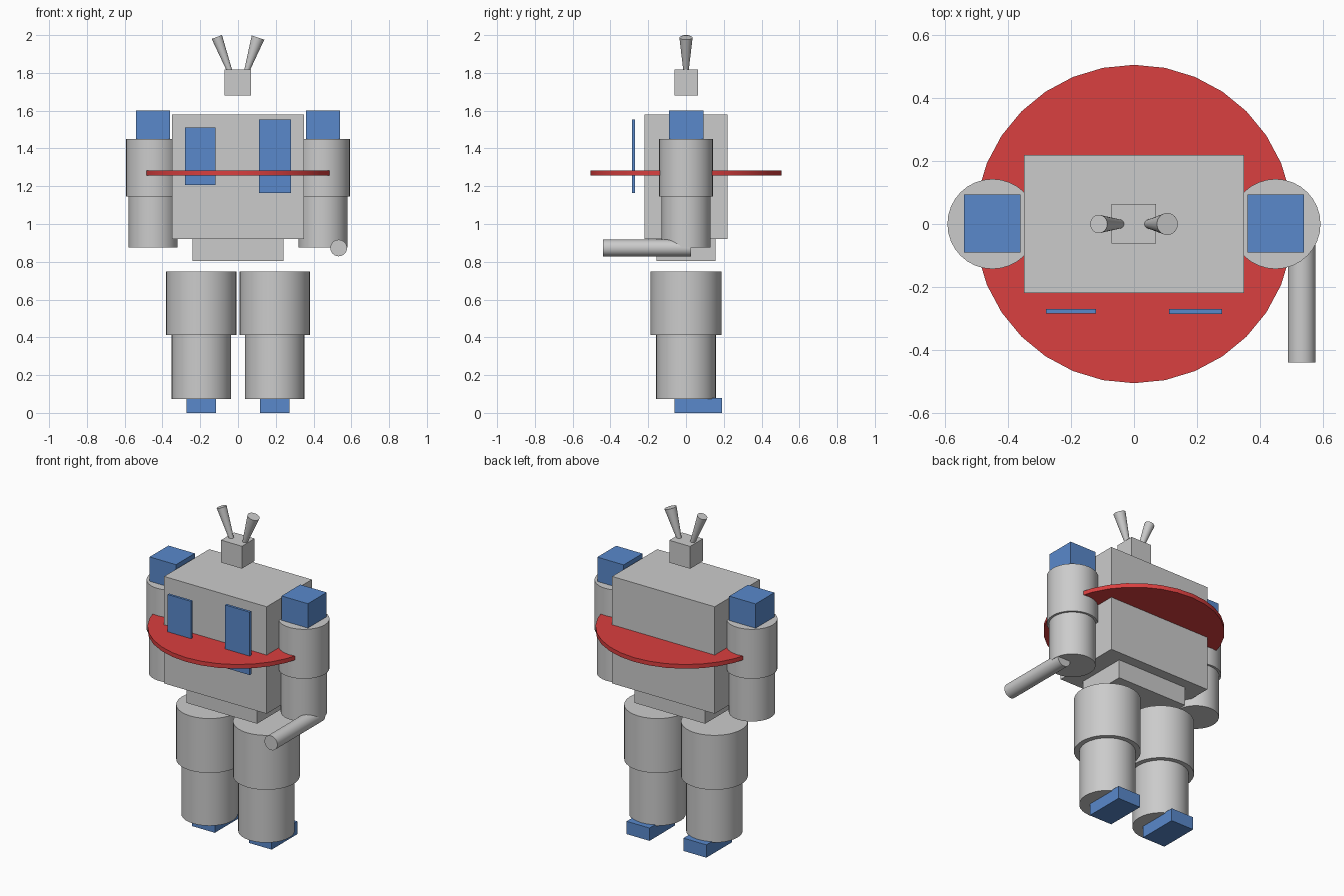
import bpy
from mathutils import Vector

if "Cube" in bpy.data.objects:
    bpy.data.objects.remove(bpy.data.objects["Cube"])


def material(name, color):
    m = bpy.data.materials.new(name)
    m.diffuse_color = color
    m.use_nodes = True
    m.node_tree.nodes["Principled BSDF"].inputs["Base Color"].default_value = m.diffuse_color
    return m


BLUE = material("blue", (0.10, 0.25, 0.60, 1))
RED = material("red", (0.70, 0.05, 0.05, 1))


def finish(name, mat):
    ob = bpy.context.object
    ob.name = name
    if mat:
        ob.data.materials.append(mat)
    return ob


def box(name, x, y, z, mat=None):
    """Box from (min, max) ranges."""
    bpy.ops.mesh.primitive_cube_add(size=1, location=[sum(r) / 2 for r in (x, y, z)])
    bpy.context.object.scale = [r[1] - r[0] for r in (x, y, z)]
    bpy.ops.object.transform_apply(location=False, rotation=False, scale=True)
    return finish(name, mat)


def rod(name, a, b, r1, r2=None, mat=None):
    """Round rod or cone from point a to point b."""
    a, b = Vector(a), Vector(b)
    bpy.ops.mesh.primitive_cone_add(vertices=32, radius1=r1, radius2=r2 or r1,
                                    depth=(b - a).length, location=(a + b) / 2,
                                    rotation=(b - a).to_track_quat('Z', 'Y').to_euler())
    bpy.ops.object.shade_smooth_by_angle()
    return finish(name, mat)


# Body and head
box("torso", (-0.35, 0.35), (-0.22, 0.22), (0.92, 1.58))
box("pelvis", (-0.24, 0.24), (-0.157, 0.157), (0.805, 0.92))
box("head", (-0.072, 0.07), (-0.062, 0.063), (1.68, 1.818))

# Flared antennae
rod("left_antenna", (-0.044, 0, 1.81), (-0.112, 0, 1.99), 0.014, 0.029)
rod("right_antenna", (0.046, 0, 1.81), (0.106, 0, 1.987), 0.014, 0.035)

# Flat ring plate through the chest, and two chest panels
rod("waist_disc", (0, 0, 1.256), (0, 0, 1.282), 0.506, mat=RED)
box("left_chest_panel", (-0.28, -0.12), (-0.285, -0.27), (1.207, 1.512), BLUE)
box("right_chest_panel", (0.112, 0.28), (-0.286, -0.27), (1.165, 1.553), BLUE)

# Arms and legs on both sides
for s, side in ((-1, "left"), (1, "right")):
    x = s * 0.45
    box(side + "_shoulder", (x - 0.09, x + 0.09), (-0.09, 0.093), (1.45, 1.60), BLUE)
    rod(side + "_upper_arm", (x, 0, 1.145), (x, 0, 1.45), 0.143)
    rod(side + "_forearm", (x, 0, 0.875), (x, 0, 1.145), 0.13)
    x = s * 0.194
    rod(side + "_thigh", (x, 0, 0.412), (x, 0, 0.748), 0.187)
    rod(side + "_shin", (x, 0, 0.073), (x, 0, 0.412), 0.158)
    box(side + "_foot", (x - 0.078, x + 0.078), (-0.06, 0.19), (0, 0.079), BLUE)

# Barrel under the right forearm
rod("arm_barrel", (0.533, 0.027, 0.873), (0.533, -0.44, 0.873), 0.044)
